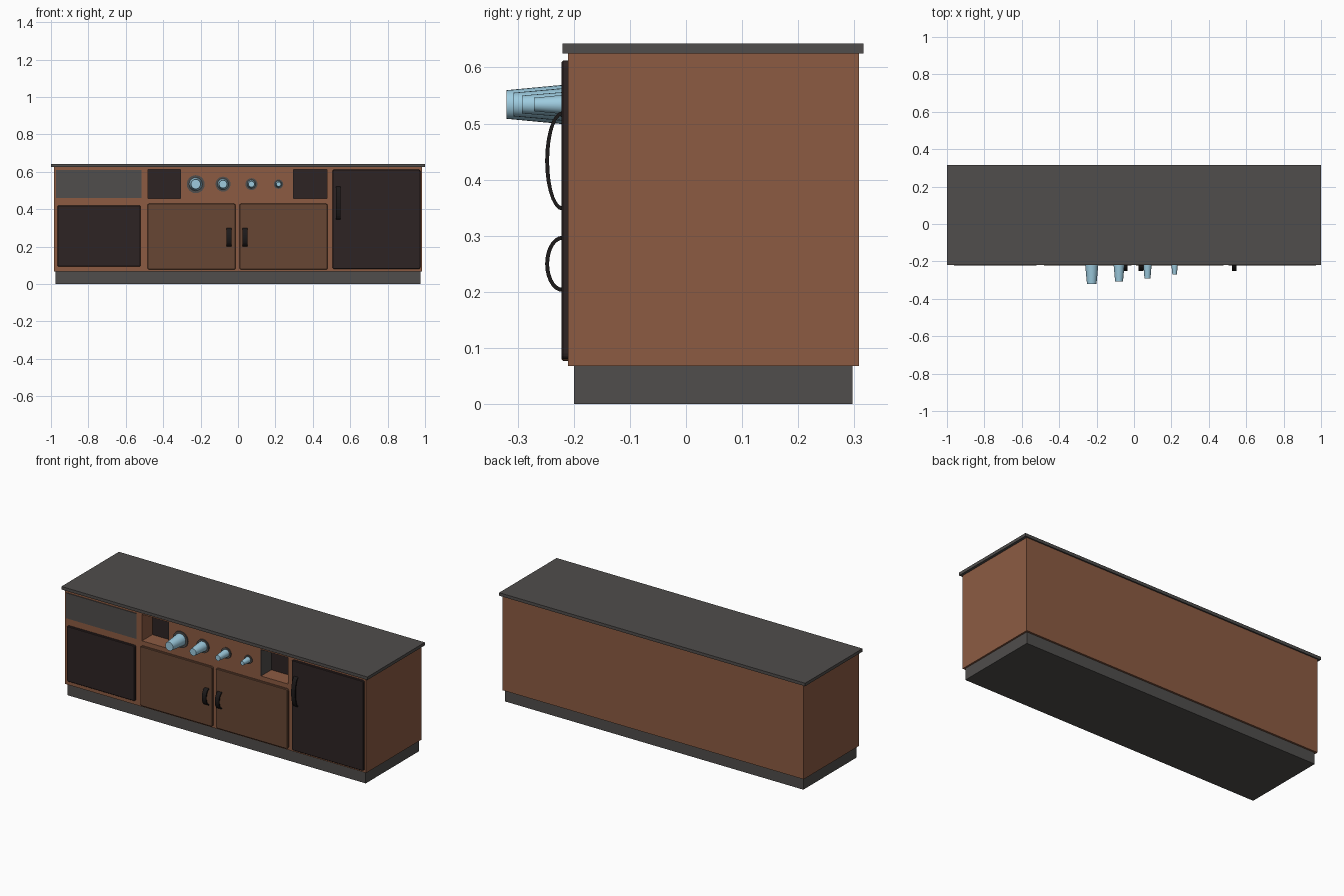
import bpy, bmesh, math

if "Cube" in bpy.data.objects:
    bpy.data.objects.remove(bpy.data.objects["Cube"])


def mat(name, rgb):
    m = bpy.data.materials.new(name)
    m.diffuse_color = (*rgb, 1)
    m.use_nodes = True
    m.node_tree.nodes["Principled BSDF"].inputs["Base Color"].default_value = m.diffuse_color
    return m


GREY = mat("charcoal grey", (0.08, 0.075, 0.072))
WOOD = mat("warm brown", (0.262, 0.105, 0.055))
DOOR = mat("door brown", (0.136, 0.061, 0.034))
DARK = mat("dark brown", (0.027, 0.017, 0.017))
BLACK = mat("near black", (0.012, 0.010, 0.010))
BLUE = mat("light blue", (0.34, 0.60, 0.74))


def finish(name, bm, material):
    bmesh.ops.recalc_face_normals(bm, faces=bm.faces)
    me = bpy.data.meshes.new(name)
    bm.to_mesh(me)
    bm.free()
    me.materials.append(material)
    ob = bpy.data.objects.new(name, me)
    bpy.context.collection.objects.link(ob)
    return ob


def box(name, x, y, z, material, round_corners=0):
    bm = bmesh.new()
    bmesh.ops.create_cube(bm, size=1)
    for v in bm.verts:
        v.co = [lo + (c + 0.5) * (hi - lo) for c, (lo, hi) in zip(v.co, (x, y, z))]
    if round_corners:
        # round the outline corners (edges running along y)
        es = [e for e in bm.edges if abs(e.verts[0].co.y - e.verts[1].co.y) > 1e-5]
        bmesh.ops.bevel(bm, geom=es, offset=round_corners, segments=3,
                        affect='EDGES', profile=0.5)
        # soften the front rim
        y0 = min(y)
        es = [e for e in bm.edges if all(abs(v.co.y - y0) < 1e-5 for v in e.verts)]
        bmesh.ops.bevel(bm, geom=es, offset=0.003, segments=1, affect='EDGES')
    return finish(name, bm, material)


def cone(name, x, z, y_back, y_front, r_back, r_front, material, n=24):
    # closed frustum lying along y
    bm = bmesh.new()
    rings = []
    for y, r in ((y_back, r_back), (y_front, r_front)):
        rings.append([bm.verts.new((x + r * math.cos(2 * math.pi * i / n), y,
                                    z + r * math.sin(2 * math.pi * i / n)))
                      for i in range(n)])
    a, b = rings
    for i in range(n):
        j = (i + 1) % n
        bm.faces.new((a[i], a[j], b[j], b[i]))
    bm.faces.new(a)
    bm.faces.new(b)
    ob = finish(name, bm, material)
    for p in ob.data.polygons:
        p.use_smooth = len(p.vertices) == 4
    return ob


def handle(name, x, z, n=14, t=0.007):
    # flat bow handle: half-ellipse strip in the yz plane, given width along x
    bm = bmesh.new()
    zc, rz = sum(z) / 2, (z[1] - z[0]) / 2
    rows = []
    for i in range(n + 1):
        a = -math.pi / 2 + math.pi * i / n
        row = []
        for d, xx in ((0, x[0]), (0, x[1]), (t, x[1]), (t, x[0])):
            row.append(bm.verts.new((xx, -0.220 - (0.031 - d) * math.cos(a),
                                     zc + (rz - d) * math.sin(a))))
        rows.append(row)
    for r, s in zip(rows, rows[1:]):
        for k in range(4):
            m = (k + 1) % 4
            bm.faces.new((r[k], r[m], s[m], s[k]))
    bm.faces.new(rows[0])
    bm.faces.new(rows[-1])
    return finish(name, bm, BLACK)


# plinth, cabinet body, countertop
box("plinth", (-0.975, 0.975), (-0.20, 0.297), (0, 0.068), GREY)
body = box("cabinet_body", (-0.985, 0.985), (-0.21, 0.308), (0.068, 0.625), WOOD)
box("countertop", (-1, 1), (-0.22, 0.316), (0.625, 0.643), GREY)

# open niches either side of the cup dispenser
niches = {"left": (-0.48, -0.305), "right": (0.295, 0.475)}
for side, (x0, x1) in niches.items():
    cutter = box(side + "_niche_cutter", (x0, x1), (-0.3, -0.11), (0.457, 0.613), WOOD)
    cutter.hide_render = True
    cutter.hide_viewport = False
    mod = body.modifiers.new("niche", 'BOOLEAN')
    mod.operation = 'DIFFERENCE'
    mod.solver = 'EXACT'
    mod.object = cutter
    bpy.context.view_layer.objects.active = body
    bpy.ops.object.modifier_apply(modifier=mod.name)
    bpy.data.objects.remove(cutter)
    box(side + "_niche_back", (x0, x1), (-0.114, -0.109), (0.457, 0.613), DARK)
    # grey cheek of the dispenser inside the niche
    wx = (x1 - 0.003, x1 + 0.001) if side == "left" else (x0 - 0.001, x0 + 0.003)
    box(side + "_dispenser_cheek", wx, (-0.209, -0.112), (0.457, 0.613), GREY)

# front panels and doors
box("waste_flap", (-0.973, -0.515), (-0.214, -0.209), (0.46, 0.61), GREY)
box("waste_door", (-0.965, -0.52), (-0.222, -0.209), (0.093, 0.42), DARK, 0.008)
box("left_door", (-0.484, -0.013), (-0.222, -0.209), (0.077, 0.43), DOOR, 0.01)
box("right_door", (0.008, 0.479), (-0.222, -0.209), (0.077, 0.43), DOOR, 0.01)
box("fridge_door", (0.505, 0.975), (-0.222, -0.209), (0.08, 0.612), DARK, 0.01)

# handles
handle("left_door_handle", (-0.061, -0.034), (0.20, 0.30))
handle("right_door_handle", (0.024, 0.051), (0.20, 0.30))
handle("fridge_handle", (0.523, 0.549), (0.345, 0.522))

# cups in shrinking sizes, each with a collar: x, tip y, base radius, tip radius, collar
cups = ((-0.226, -0.320, 0.036, 0.0255, 0.048),
        (-0.080, -0.307, 0.030, 0.021, 0.040),
        (0.072, -0.292, 0.023, 0.016, 0.032),
        (0.217, -0.271, 0.018, 0.012, 0.025))
for i, (x, y, r0, r1, rc) in enumerate(cups, 1):
    cone(f"cup_{i}", x, 0.534, -0.209, y, r0, r1, BLUE)
    cone(f"cup_collar_{i}", x, 0.534, -0.209, -0.216, rc, rc, GREY)
